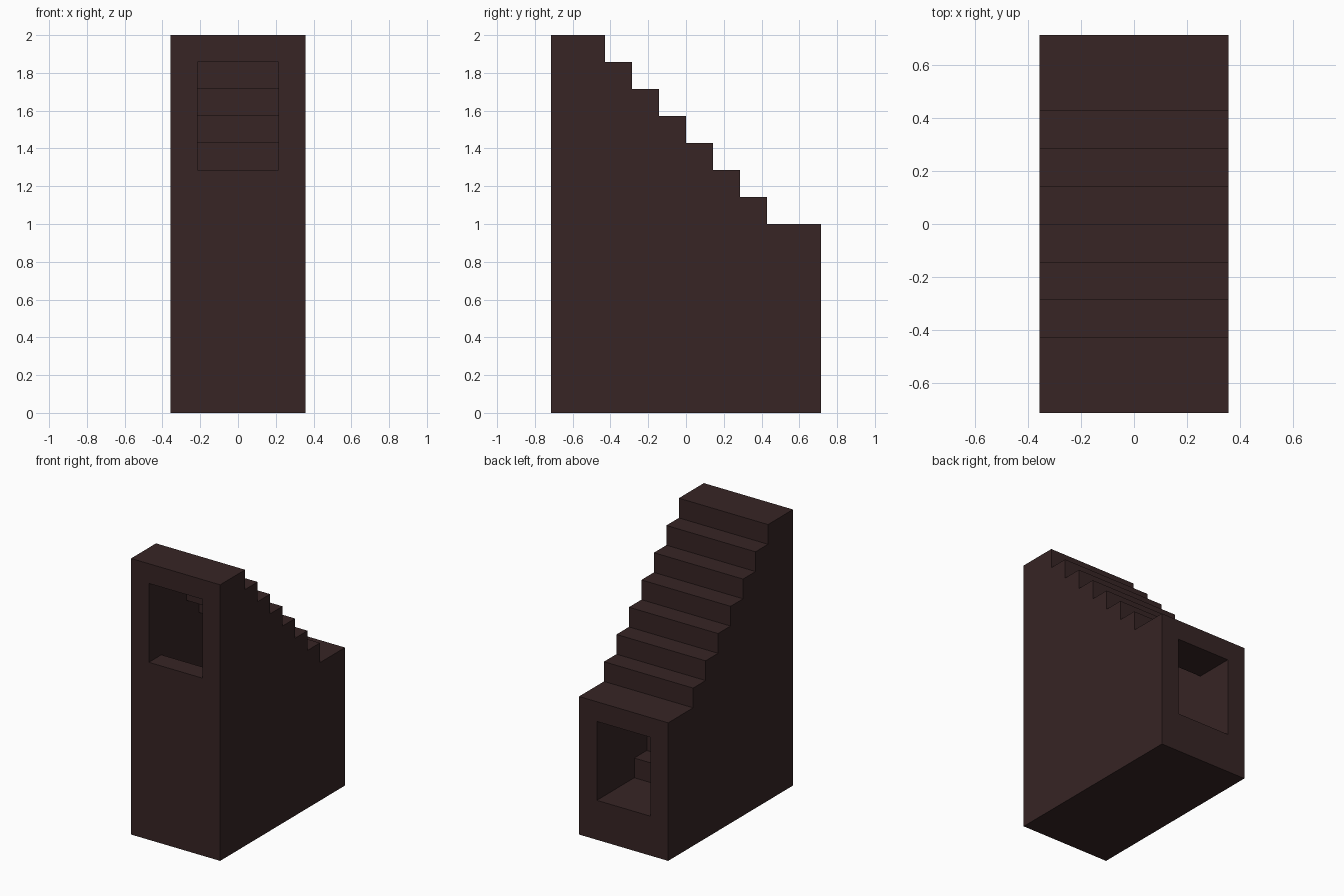
import bpy
import bmesh

UNIT = 1 / 7          # one step rise and run
HALF_W, HALF_T = 2.5, 1.5   # half widths of block and tunnel, in steps
FRONT, BACK = -5, 5
STEPS = 7

cube = bpy.data.objects.get("Cube")
if cube:
    bpy.data.objects.remove(cube, do_unlink=True)

mat = bpy.data.materials.new("dark brown")
mat.use_nodes = True
brown = (0.038, 0.018, 0.018, 1)
mat.diffuse_color = brown
bsdf = next(n for n in mat.node_tree.nodes if n.type == "BSDF_PRINCIPLED")
bsdf.inputs["Base Color"].default_value = brown
bsdf.inputs["Roughness"].default_value = 0.9


def descending(first_y, top):
    """Side profile of a staircase going down from front to back."""
    path = [(FRONT, top)]
    for i in range(STEPS):
        path += [(first_y + i, top - i), (first_y + i, top - i - 1)]
    return path + [(BACK, top - STEPS)]


bm = bmesh.new()


def face(points):
    bm.faces.new([bm.verts.new([c * UNIT for c in p]) for p in points])


def strip(path, half):
    """Treads and risers along a profile, spanning the given width."""
    for (y0, z0), (y1, z1) in zip(path, path[1:]):
        face([(-half, y0, z0), (half, y0, z0), (half, y1, z1), (-half, y1, z1)])


def side_walls(path, half):
    for x in (-half, half):
        face([(x, y, z) for y, z in path])


def rectangle(half, y, low, high):
    return [(-half, y, low), (half, y, low), (half, y, high), (-half, y, high)]


# Outer steps, base and side walls
steps = descending(-3, 14)
base = [(BACK, 0), (FRONT, 0)]
strip(steps, HALF_W)
strip(base, HALF_W)
side_walls(steps + base, HALF_W)

# Stepped tunnel: ceiling follows the steps, floor starts one step earlier
ceiling = descending(-3, 13)
floor = descending(-4, 9)
strip(ceiling, HALF_T)
strip(floor, HALF_T)
side_walls(ceiling + floor[::-1], HALF_T)

# Framed openings at both ends
for y, end in ((FRONT, 0), (BACK, -1)):
    outer = rectangle(HALF_W, y, 0, steps[end][1])
    inner = rectangle(HALF_T, y, floor[end][1], ceiling[end][1])
    for i in range(4):
        j = (i + 1) % 4
        face([outer[i], outer[j], inner[j], inner[i]])

bmesh.ops.remove_doubles(bm, verts=bm.verts, dist=0.0001)
bmesh.ops.recalc_face_normals(bm, faces=bm.faces)
mesh = bpy.data.meshes.new("stair_block")
bm.to_mesh(mesh)
bm.free()
mesh.materials.append(mat)
block = bpy.data.objects.new("stair_block", mesh)
bpy.context.collection.objects.link(block)
